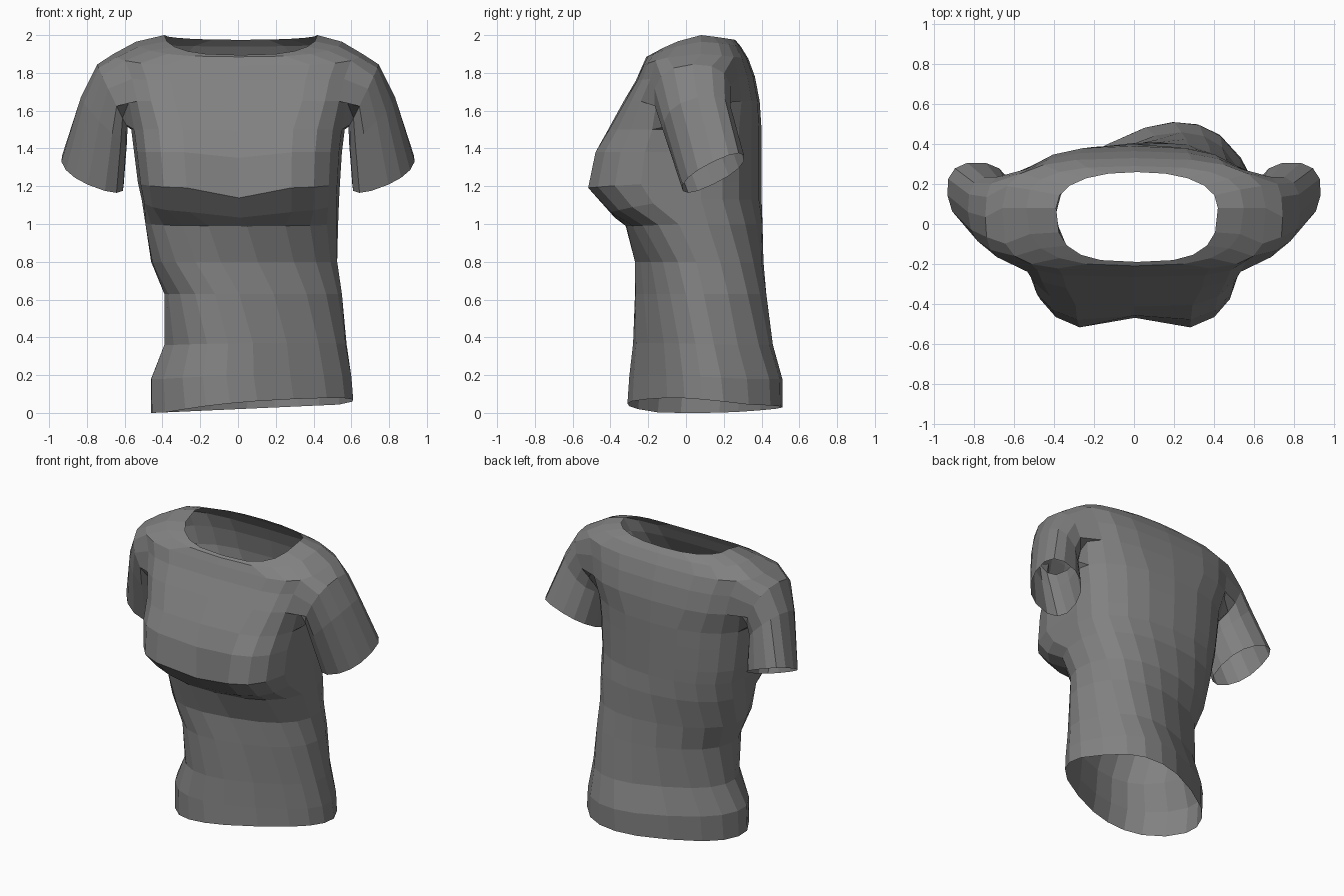
import bpy, bmesh
from math import sin, cos, pi, radians, exp, copysign
from mathutils import Vector

if "Cube" in bpy.data.objects:
    bpy.data.objects.remove(bpy.data.objects["Cube"])

N = 20        # sides of the torso
CY = 0.08     # depth of the side seams

# torso rows: z front and side, x left and right, y front and back
ROWS = [
    (.06, .02, -.46, .61, -.31, .51),
    (.20, .18, -.46, .60, -.30, .51),
    (.37, .36, -.39, .575, -.28, .46),
    (.63, .63, -.39, .55, -.27, .425),
    (.80, .80, -.46, .525, -.27, .41),
    (.99, 1.0, -.49, .53, -.32, .405),
    (1.06, 1.13, -.51, .535, -.41, .40),
    (1.19, 1.22, -.53, .54, -.535, .40),
    (1.38, 1.38, -.55, .55, -.495, .40),
    (1.50, 1.50, -.565, .565, -.42, .40),
    (1.65, 1.65, -.59, .59, -.33, .39),
    (1.76, 1.78, -.62, .62, -.265, .365),
    (1.84, 1.90, -.66, .66, -.23, .33),
    (1.885, 1.965, -.54, .55, -.21, .29),
    (1.895, 2.0, -.39, .42, -.19, .26),
]

# sleeve rings: centre, outward axis, backward axis
SLEEVE = [
    ((.665, .035, 1.68), (.08, 0, .165), (0, .205, .01)),
    ((.710, .06, 1.55), (.122, 0, .12), (.01, .18, .04)),
    ((.770, .145, 1.27), (.165, 0, .06), (.02, .165, .08)),
]


def power(v, e):
    return copysign(abs(v) ** e, v)


def torso_ring(zf, zs, x0, x1, yf, yb):
    # hips twist, chest dips in the middle, shoulders are squarer
    r = radians(32) * max(0, 1 - (zs / 1.1) ** 1.6)
    dip = .07 * exp(-((zs - 1.26) / .15) ** 2)
    ef = .78 if zs < 1.1 else .56 if zs < 1.6 else .47 if zs < 1.93 else .68
    eb = .78 if zs < .5 else .88 if zs < 1.6 else .7 if zs < 1.98 else .88
    zb = zs - .025 * (zs > 1.85)
    a, b = (x1 - x0) / 2, (yb - yf) / 2
    flat = []
    for i in range(N):
        t = 2 * pi * i / N
        e = ef if sin(t) < 0 else eb
        u, v = a * power(cos(t), e), b * power(sin(t), e)
        flat.append((u * cos(r) - v * sin(r), u * sin(r) + v * cos(r)))
    mx, my = max(p[0] for p in flat), max(p[1] for p in flat)
    nx, ny = min(p[0] for p in flat), min(p[1] for p in flat)
    pts = []
    for i, (u, v) in enumerate(flat):
        x = x0 + (u - nx) / (mx - nx) * (x1 - x0)
        front = v < 0
        y = CY + (v / ny * (yf - CY) if front else v / my * (yb - CY))
        s = sin(2 * pi * i / N)
        z = zs + ((zf if s < 0 else zb) - zs) * abs(s)
        if front:
            sink = dip * exp(-(x / .11) ** 2)
            y, z = y + sink, z - .8 * sink
        pts.append(Vector((x, y, z)))
    return pts


def is_armhole(k, i):
    reach = {9: 1, 10: 2, 11: 2}.get(k, 0)
    return any((i - c) % N in [d % N for d in range(-reach, reach)] for c in (0, N // 2))


bm = bmesh.new()

# torso, leaving the armholes open
rings = []
for k, row in enumerate(ROWS):
    pts = torso_ring(*row)
    if k == 0:
        for p in pts:                 # hem hangs lower on one side
            p.z = max(0, p.z + .045 * p.x)
    rings.append([bm.verts.new(p) for p in pts])
for k in range(len(rings) - 1):
    for i in range(N):
        if not is_armhole(k, i):
            j = (i + 1) % N
            bm.faces.new((rings[k][i], rings[k][j], rings[k + 1][j], rings[k + 1][i]))

# sleeves, lofted from the armhole edges
BACK_HALF = [(12, 1), (12, 2), (11, 2), (10, 2), (10, 1), (9, 1)]
LOOP = [(12, 0)] + BACK_HALF + [(9, 0)] + [(r, -c) for r, c in reversed(BACK_HALF)]
M = len(LOOP)
for side in (1, -1):
    prev = [rings[r][(c if side > 0 else N // 2 - c) % N] for r, c in LOOP]
    for c, u, v in SLEEVE:
        ring = []
        for i in range(M):
            t = 2 * pi * i / M
            p = Vector(c) + Vector(u) * power(cos(t), .85) + Vector(v) * power(sin(t), .85)
            p.x *= side
            ring.append(bm.verts.new(p))
        for i in range(M):
            j = (i + 1) % M
            bm.faces.new((prev[i], prev[j], ring[j], ring[i]))
        prev = ring

bmesh.ops.recalc_face_normals(bm, faces=bm.faces)
mesh = bpy.data.meshes.new("shirt")
bm.to_mesh(mesh)
bm.free()
shirt = bpy.data.objects.new("shirt", mesh)
bpy.context.collection.objects.link(shirt)

# dark grey cloth
cloth = bpy.data.materials.new("dark_cloth")
cloth.diffuse_color = (.22, .22, .22, 1)
cloth.use_nodes = True
cloth.node_tree.nodes["Principled BSDF"].inputs["Base Color"].default_value = cloth.diffuse_color
mesh.materials.append(cloth)
